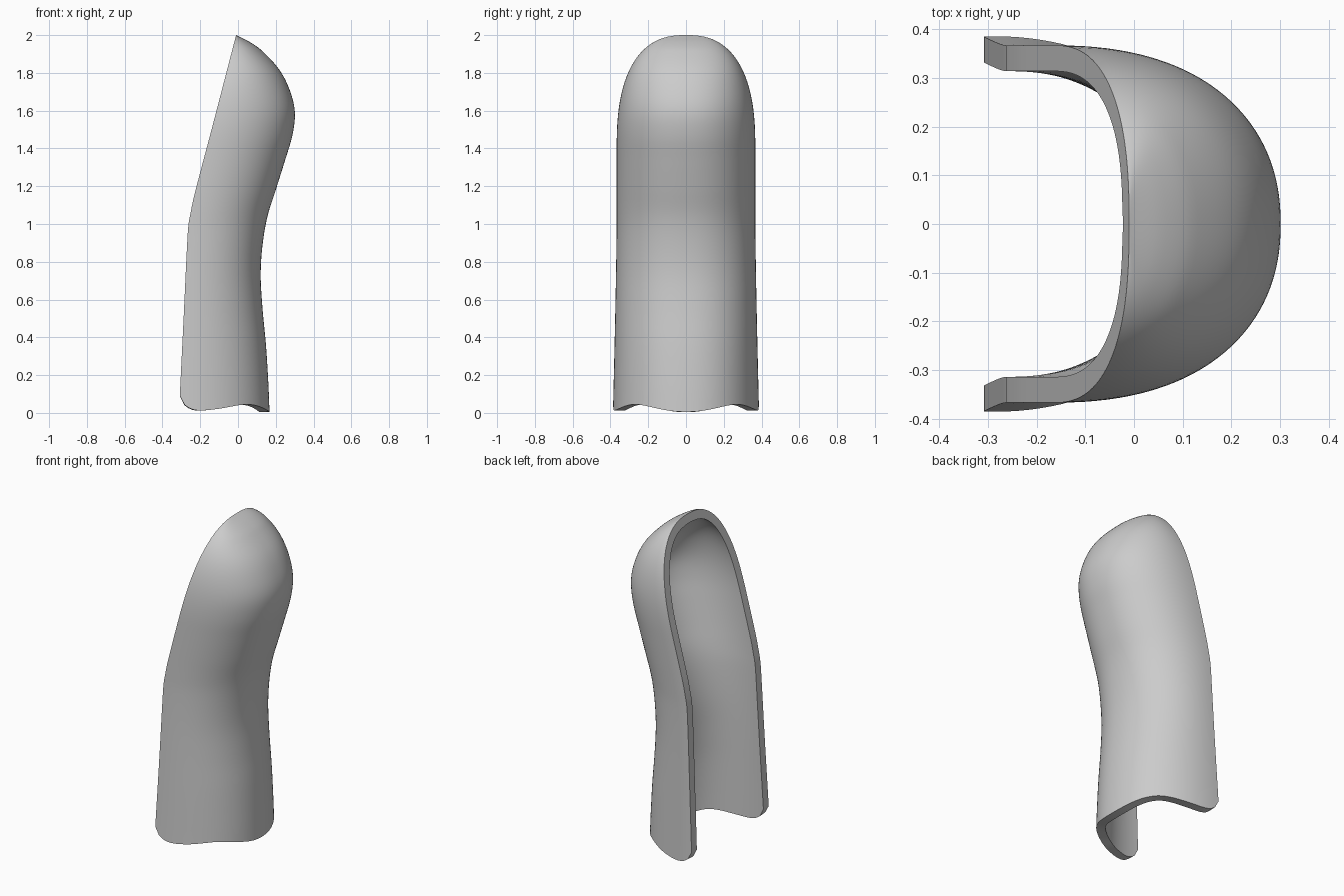
import bpy, bmesh, math

cube = bpy.data.objects.get("Cube")
if cube:
    bpy.data.objects.remove(cube, do_unlink=True)

THICK = 0.053
ROWS, COLS = 80, 72
ROUND = 2.2          # squareness of the U-shaped section


def curve(points):
    """Smooth function through (position, value) points."""
    p = sorted(points)
    n = len(p)

    def slope(i):
        a, b = p[max(i - 1, 0)], p[min(i + 1, n - 1)]
        return (b[1] - a[1]) / (b[0] - a[0])

    def f(t):
        t = min(max(t, p[0][0]), p[-1][0])
        i = 0
        while i < n - 2 and t > p[i + 1][0]:
            i += 1
        (a, va), (b, vb) = p[i], p[i + 1]
        h = b - a
        s = (t - a) / h
        return (va * (1 + 2 * s) * (1 - s) ** 2 + vb * s * s * (3 - 2 * s)
                + h * slope(i) * s * (1 - s) ** 2 + h * slope(i + 1) * s * s * (s - 1))
    return f


# Closed side (z, x), open cut edge (z, x) and wavy lower hem (x, z)
back_x = curve([(0, .167), (.15, .161), (.36, .148), (.55, .13), (.73, .12), (.89, .13),
                (1.04, .156), (1.19, .203), (1.34, .25), (1.47, .288), (1.59, .301),
                (1.7, .277), (1.815, .22), (1.92, .124), (1.965, .06), (2, -.01)])
edge_x = curve([(0, -.311), (.09, -.308), (.5, -.288), (.9, -.269), (1, -.262),
                (1.05, -.253), (1.15, -.232), (1.5, -.14), (2, -.01)])
hem_z = curve([(-.31, .09), (-.29, .05), (-.25, .022), (-.2, .013), (-.1, .022),
               (0, .04), (.05, .045), (.1, .038), (.14, .022), (.167, .005)])


def half_width(z):
    if z > 1.4:
        return .367 * max(0, 1 - ((z - 1.4) / .6) ** 2.5) ** .4
    return .367 + .02 * max(0, 1 - z) ** 1.3


def section(angle, z):
    c, s = max(math.cos(angle), 0), math.sin(angle)
    x0 = edge_x(z)
    x = x0 + (back_x(z) - x0) * c ** (2 / ROUND)
    return x, math.copysign(half_width(z) * abs(s) ** (2 / ROUND), s), z


# Outer skin, from the hem up to the tip of the dome
bm = bmesh.new()
columns = []
for j in range(COLS + 1):
    angle = math.pi * (j / COLS - .5)
    low = hem_z(section(angle, .03)[0])
    columns.append([bm.verts.new(section(angle, 2 - (2 - low) * (1 - i / ROWS) ** 1.8))
                    for i in range(ROWS + 1)])
for a, b in zip(columns, columns[1:]):
    for i in range(ROWS):
        bm.faces.new((a[i], b[i], b[i + 1], a[i + 1]))
bmesh.ops.remove_doubles(bm, verts=bm.verts[:], dist=1e-6)
bmesh.ops.recalc_face_normals(bm, faces=bm.faces[:])
bm.normal_update()
if sum(f.normal.x * f.calc_area() for f in bm.faces) < 0:
    bmesh.ops.reverse_faces(bm, faces=bm.faces[:])
    bm.normal_update()

# Inner skin, kept flush with the open cut
outer_faces = bm.faces[:]
border = [e for e in bm.edges if e.is_boundary]
inner = {}
for v in bm.verts[:]:
    co = v.co - v.normal * THICK
    co.z = max(co.z, 0)
    on_cut = abs(v.co.x - edge_x(v.co.z)) < 1e-5
    co.x = edge_x(co.z) if on_cut else max(co.x, edge_x(co.z))
    inner[v] = bm.verts.new(co)
for f in outer_faces:
    bm.faces.new([inner[v] for v in reversed(f.verts)])

# Rim joining both skins
for e in border:
    a, b = e.verts
    bm.faces.new((a, b, inner[b], inner[a]))
bmesh.ops.recalc_face_normals(bm, faces=bm.faces[:])

mesh = bpy.data.meshes.new("curved_shell")
bm.to_mesh(mesh)
bm.free()
shell = bpy.data.objects.new("curved_shell", mesh)
bpy.context.collection.objects.link(shell)

grey = bpy.data.materials.new("plain_grey")
grey.use_nodes = True
colour = (.6, .6, .6, 1)
grey.diffuse_color = colour
grey.node_tree.nodes["Principled BSDF"].inputs["Base Color"].default_value = colour
mesh.materials.append(grey)

bpy.ops.object.select_all(action='DESELECT')
shell.select_set(True)
bpy.context.view_layer.objects.active = shell
bpy.ops.object.shade_smooth_by_angle(angle=math.radians(40))
